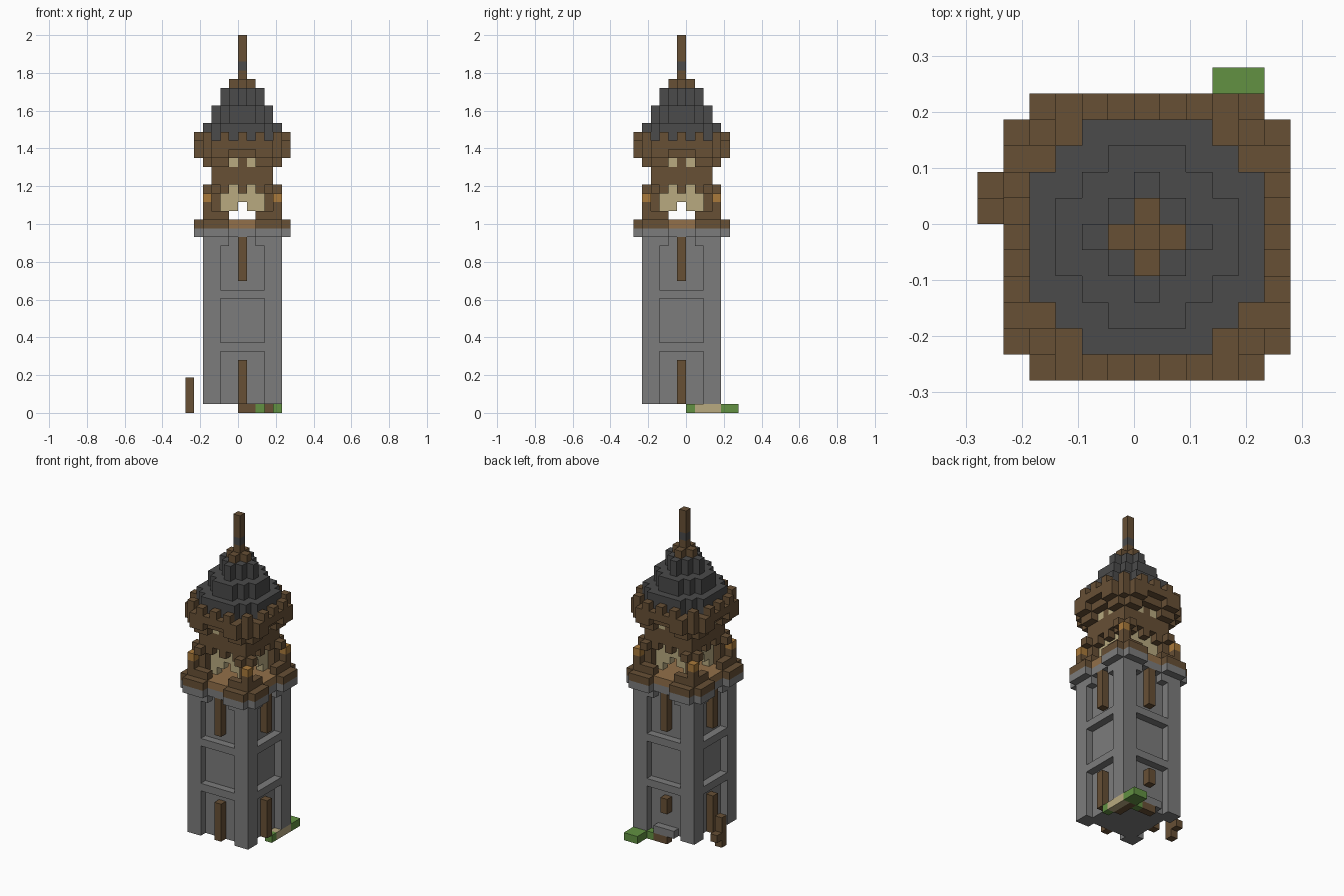
import bpy, bmesh
from mathutils import Vector

cube = bpy.data.objects.get("Cube")
if cube:
    bpy.data.objects.remove(cube, do_unlink=True)

U = 2 / 43  # block size


def material(name, rgb):
    m = bpy.data.materials.new(name)
    m.use_nodes = True
    m.diffuse_color = (*rgb, 1)
    bsdf = next(n for n in m.node_tree.nodes if n.type == 'BSDF_PRINCIPLED')
    bsdf.inputs["Base Color"].default_value = (*rgb, 1)
    return m


STONE = material("grey stone", (0.2, 0.2, 0.2))
WOOD = material("dark wood", (0.136, 0.08, 0.036))
SLATE = material("dark slate", (0.069, 0.069, 0.069))
GRASS = material("grass green", (0.122, 0.283, 0.054))
CREAM = material("cream plaster", (0.48, 0.40, 0.216))
AMBER = material("amber lantern", (0.40, 0.195, 0.044))
PLANK = material("light planks", (0.288, 0.162, 0.067))


def blocks(xs, ys, zs, rule=lambda a, b, k: True):
    """Set of block cells in ranges (inclusive) that pass a rule."""
    return {(a, b, k) for a in range(xs[0], xs[1] + 1)
            for b in range(ys[0], ys[1] + 1)
            for k in range(zs[0], zs[1] + 1) if rule(a, b, k)}


def square(r, z0, z1, rule=lambda a, b, k: True):
    return blocks((-r, r), (-r, r), (z0, z1), rule)


def fourfold(cells):
    """Repeat cells on all four sides, mirrored."""
    out = set()
    for a, b, k in cells:
        for s in (-1, 1):
            for t in (-1, 1):
                out |= {(s * a, t * b, k), (s * b, t * a, k)}
    return out


def build(name, cells, mat):
    """Outer skin of a set of blocks, with flat regions merged."""
    bm = bmesh.new()
    for c in cells:
        for axis in range(3):
            for s in (0, 1):
                n = list(c)
                n[axis] += 2 * s - 1
                if tuple(n) in cells:
                    continue
                u, v = (axis + 1) % 3, (axis + 2) % 3
                ring = []
                for i, j in ((0, 0), (1, 0), (1, 1), (0, 1)):
                    p = Vector(c)
                    p[axis] += s
                    p[u] += i
                    p[v] += j
                    p.y -= 1  # tower axis sits one block forward
                    ring.append(bm.verts.new(p * U))
                bm.faces.new(ring if s else ring[::-1])
    bmesh.ops.remove_doubles(bm, verts=bm.verts, dist=U / 100)
    bmesh.ops.dissolve_limit(bm, angle_limit=0.01, verts=bm.verts, edges=bm.edges)
    mesh = bpy.data.meshes.new(name)
    bm.to_mesh(mesh)
    bm.free()
    mesh.materials.append(mat)
    ob = bpy.data.objects.new(name, mesh)
    bpy.context.collection.objects.link(ob)


# Stone shaft with sunken panels between corner pillars and bands
def shaft(a, b, k):
    inner, outer = sorted((abs(a), abs(b)))
    return outer <= 3 or inner >= 3 or k in (7, 13) or (k == 19 and inner == 2)


build("tower_shaft", square(4, 1, 19, shaft), STONE)
build("door_step", blocks((-1, 1), (4, 4), (1, 1)), STONE)

# Wooden beams in the panels, shortened over the back doorway
beams = fourfold(blocks((0, 0), (4, 4), (1, 5)) | blocks((0, 0), (4, 4), (15, 19)))
beams -= blocks((0, 0), (4, 4), (1, 3))
build("wall_beams", beams, WOOD)


# Gallery platform with cut corners and notched sides
def platform(a, b, k):
    inner, outer = sorted((abs(a), abs(b)))
    return outer <= 4 or 2 <= inner <= 4


def is_floor(a, b, k):
    inner, outer = sorted((abs(a), abs(b)))
    return outer <= 3 or inner <= 1


deck = square(5, 21, 21, platform)
floor = {c for c in deck if is_floor(*c)}
build("platform_stone", square(5, 20, 20, platform), STONE)
build("platform_floor", floor, PLANK)
build("platform_border", deck - floor, WOOD)

# Gallery rail, corner lanterns, inner posts and brackets
rail = fourfold(blocks((2, 4), (4, 4), (22, 22)) | {(4, 4, 23)})
build("gallery_rail", rail, WOOD)
build("corner_lanterns", fourfold({(4, 4, 24)}), AMBER)
posts = fourfold(blocks((3, 3), (3, 3), (22, 25)) | {(3, 4, 25), (0, 3, 25), (2, 3, 25)})
build("gallery_posts", posts, WOOD)


# Plaster room with stepped arches open on all sides
def room(a, b, k):
    inner, outer = sorted((abs(a), abs(b)))
    if k >= 24:
        return True
    return outer == 2 and inner > 23 - k


build("plaster_room", square(2, 22, 25, room), CREAM)

# Upper storey with small windows and brackets below the brim
windows = fourfold({(1, 3, 28)})
build("upper_windows", windows, CREAM)
build("upper_storey", square(3, 26, 28) - windows, WOOD)
build("brim_brackets", fourfold(blocks((2, 3), (4, 4), (28, 28))), WOOD)


# Round layers: half width of each row, listed from the middle row outwards
def disc(rows, z0, z1):
    r = len(rows) - 1
    return square(r, z0, z1, lambda a, b, k: abs(a) <= rows[abs(b)])


BRIM = (5, 5, 5, 5, 4, 3)
brim = disc(BRIM, 29, 30) - fourfold(blocks((0, 1), (5, 5), (29, 29)))
merlons = {(a, b, k) for a, b, k in disc(BRIM, 31, 31)
           if max(abs(a), abs(b)) == 5 and min(abs(a), abs(b)) % 2 == 0}
merlons |= fourfold({(4, 4, 31)})
build("roof_brim", brim | merlons, WOOD)

# Stepped slate roof
roof = disc((4, 4, 4, 3, 2), 31, 32) | disc((3, 3, 2, 1), 33, 34) | disc((2, 1, 0), 35, 36)
build("roof", roof, SLATE)

# Spire with a slate collar
collar = {(0, 0, 39)}
build("spire", disc((1, 0), 37, 37) | blocks((0, 0), (0, 0), (38, 42)) - collar, WOOD)
build("spire_collar", collar, SLATE)

# Ground patches behind the tower and a leaning plank on its side
build("grass", blocks((3, 4), (5, 6), (0, 0)) | {(4, 1, 0), (2, 4, 0)}, GRASS)
build("sand_path", blocks((4, 4), (2, 4), (0, 0)), CREAM)
build("earth_path", blocks((3, 3), (2, 4), (0, 0)) | blocks((0, 1), (4, 4), (0, 0)), WOOD)
build("side_post", blocks((-6, -6), (1, 1), (0, 3)) | {(-6, 2, 1)}, WOOD)
